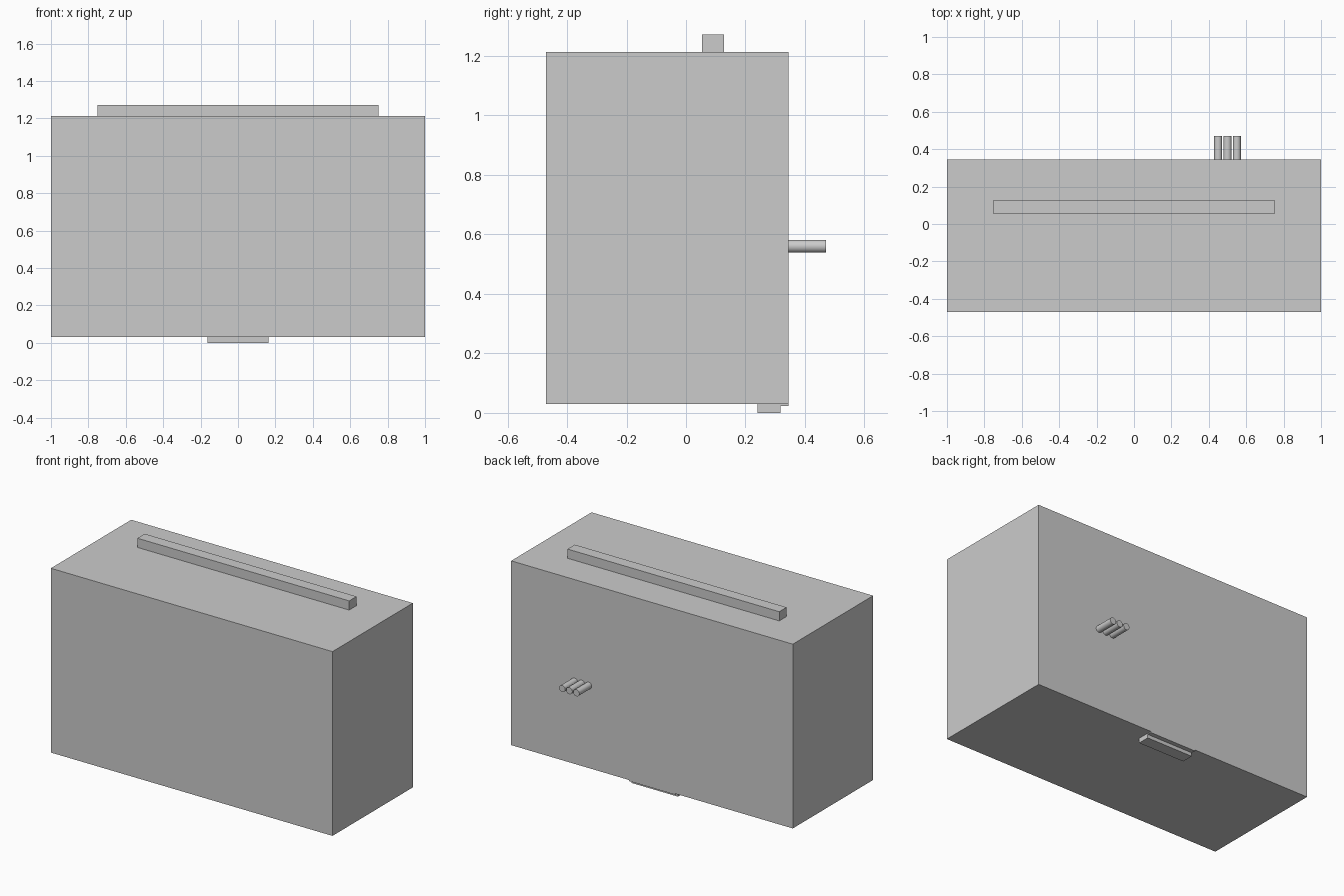
import bpy, bmesh, math

if "Cube" in bpy.data.objects:
    bpy.data.objects.remove(bpy.data.objects["Cube"])

grey = bpy.data.materials.new("light_grey")
grey.diffuse_color = (0.6, 0.6, 0.6, 1)
grey.use_nodes = True
grey.node_tree.nodes["Principled BSDF"].inputs["Base Color"].default_value = grey.diffuse_color


def finish(name, bm):
    bmesh.ops.recalc_face_normals(bm, faces=bm.faces)
    mesh = bpy.data.meshes.new(name)
    bm.to_mesh(mesh)
    bm.free()
    mesh.materials.append(grey)
    obj = bpy.data.objects.new(name, mesh)
    bpy.context.collection.objects.link(obj)
    return obj


def prism(name, half_x, profile):
    """Extrude a (y, z) profile from -half_x to half_x."""
    bm = bmesh.new()
    face = bm.faces.new([bm.verts.new((-half_x, y, z)) for y, z in profile])
    ext = bmesh.ops.extrude_face_region(bm, geom=[face])
    verts = [g for g in ext["geom"] if isinstance(g, bmesh.types.BMVert)]
    bmesh.ops.translate(bm, vec=(2 * half_x, 0, 0), verts=verts)
    return finish(name, bm)


def rect(y0, y1, z0, z1):
    return [(y0, z0), (y1, z0), (y1, z1), (y0, z1)]


# Main cabinet and the long bar on its top
prism("cabinet_body", 1.0, rect(-0.47, 0.345, 0.03, 1.213))
prism("top_bar", 0.752, rect(0.054, 0.128, 1.213, 1.272))

# Stepped plate under the rear edge: thick block with a thin lip
prism("bottom_bracket", 0.164, [(0.241, 0.0), (0.317, 0.0), (0.317, 0.023),
                                (0.345, 0.023), (0.345, 0.03), (0.241, 0.03)])

# Three pipe stubs on the back
for i, x in enumerate((0.45, 0.5, 0.55)):
    bpy.ops.mesh.primitive_cylinder_add(vertices=32, radius=0.0215, depth=0.125,
                                        location=(x, 0.4075, 0.56),
                                        rotation=(math.pi / 2, 0, 0))
    pipe = bpy.context.object
    pipe.name = f"pipe_stub_{i + 1}"
    pipe.data.materials.append(grey)
    bpy.ops.object.shade_smooth_by_angle(angle=math.radians(40))
